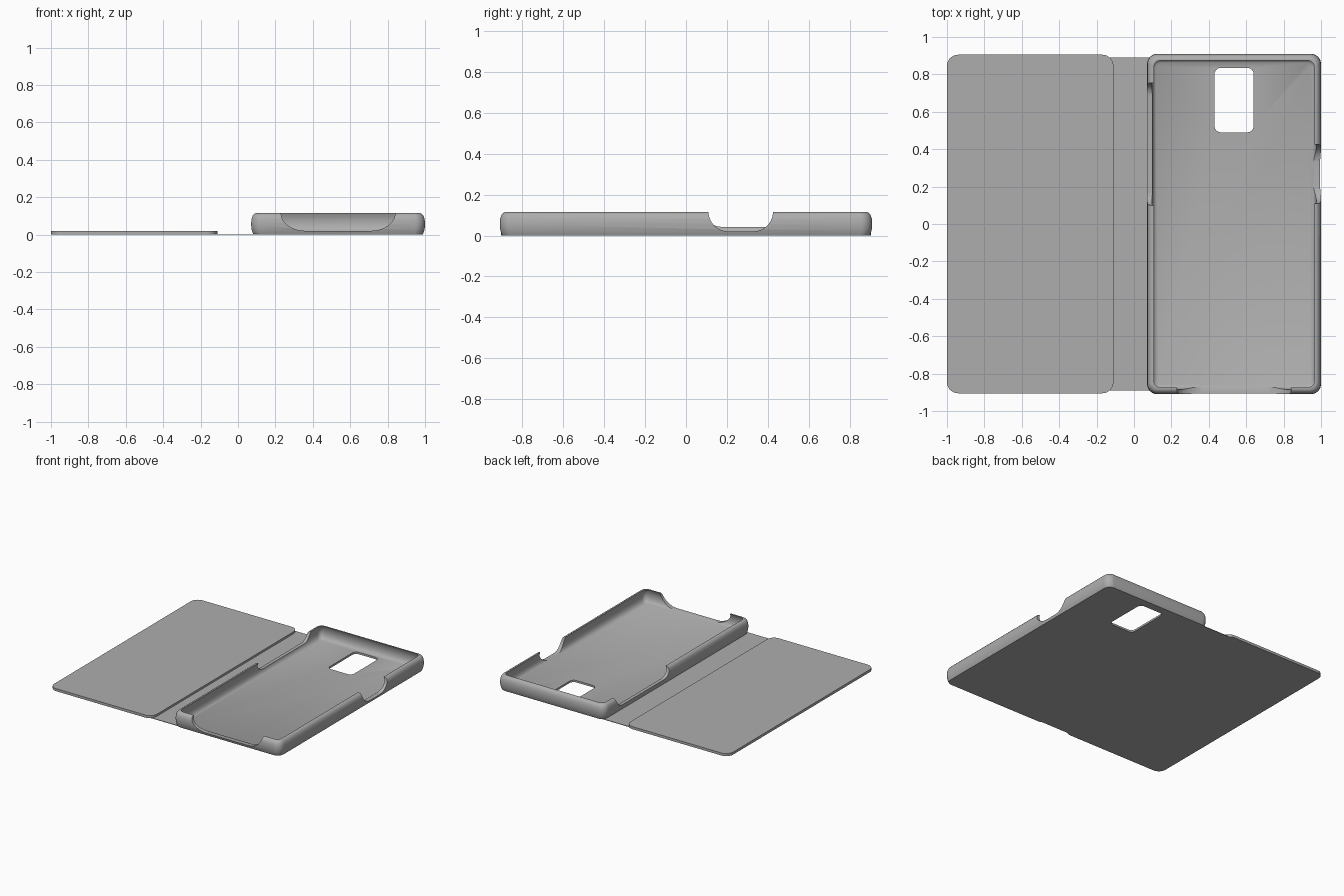
import bpy, bmesh, math

cube = bpy.data.objects.get("Cube")
if cube:
    bpy.data.objects.remove(cube, do_unlink=True)

grey = bpy.data.materials.new("soft grey")
grey.use_nodes = True
colour = (0.42, 0.42, 0.42, 1)
grey.diffuse_color = colour
grey.node_tree.nodes["Principled BSDF"].inputs["Base Color"].default_value = colour


def rounded_rect(x0, x1, y0, y1, r, steps=8):
    """Outline of a rectangle with round corners, counter-clockwise."""
    points = []
    corners = [(x1 - r, y1 - r), (x0 + r, y1 - r), (x0 + r, y0 + r), (x1 - r, y0 + r)]
    for i, (cx, cy) in enumerate(corners):
        for k in range(steps + 1):
            a = (i + k / steps) * math.pi / 2
            points.append((cx + r * math.cos(a), cy + r * math.sin(a)))
    return points


def loft(name, rings):
    """Closed solid through a list of rings of 3D points."""
    bm = bmesh.new()
    loops = [[bm.verts.new(p) for p in ring] for ring in rings]
    for low, high in zip(loops, loops[1:]):
        for i in range(len(low)):
            j = (i + 1) % len(low)
            bm.faces.new((low[i], low[j], high[j], high[i]))
    bm.faces.new(loops[0][::-1])
    bm.faces.new(loops[-1])
    bmesh.ops.recalc_face_normals(bm, faces=bm.faces)
    mesh = bpy.data.meshes.new(name)
    bm.to_mesh(mesh)
    bm.free()
    mesh.materials.append(grey)
    obj = bpy.data.objects.new(name, mesh)
    bpy.context.collection.objects.link(obj)
    return obj


def plate(name, outline, z0, z1):
    return loft(name, [[(x, y, z) for x, y in outline] for z in (z0, z1)])


def notch_cutter(name, a, b, bottom, rx, axis, start, end):
    """Bowl-shaped notch from a to b, swept across a wall along the given axis."""
    top, steps = 0.115, 10
    outline = [(a, 0.2)]
    for k in range(steps + 1):
        t = k / steps * math.pi / 2
        outline.append((a + rx * (1 - math.cos(t)), top - (top - bottom) * math.sin(t)))
    outline += [(a + b - u, z) for u, z in reversed(outline)]
    if axis == "x":
        rings = [[(s, u, z) for u, z in outline] for s in (start, end)]
    else:
        rings = [[(u, s, z) for u, z in outline] for s in (start, end)]
    return loft(name, rings)


def cut(target, cutter):
    mod = target.modifiers.new("cut", "BOOLEAN")
    mod.operation, mod.solver, mod.object = "DIFFERENCE", "EXACT", cutter
    cutter.hide_render = True
    bpy.context.view_layer.objects.active = target
    bpy.ops.object.modifier_apply(modifier=mod.name)
    bpy.data.objects.remove(cutter, do_unlink=True)


def smooth(obj):
    bpy.ops.object.select_all(action="DESELECT")
    obj.select_set(True)
    bpy.context.view_layer.objects.active = obj
    bpy.ops.object.shade_smooth_by_angle(angle=math.radians(35))


# Front cover and the thin hinge strip
cover = plate("front_cover", rounded_rect(-1, -0.11, -0.905, 0.905, 0.06), 0, 0.02)
hinge = plate("hinge_strip", rounded_rect(-0.14, 0.14, -0.89, 0.89, 0.01), 0, 0.004)

# Tray wall section: inset, height, corner radius (outside up, then inside down)
section = [
    (0.012, 0, 0.05), (0.008, 0.01, 0.05), (0.002, 0.03, 0.055), (0, 0.057, 0.055),
    (0.002, 0.082, 0.055), (0.008, 0.1, 0.05), (0.016, 0.11, 0.045), (0.026, 0.115, 0.04),
    (0.036, 0.115, 0.035), (0.03, 0.1, 0.035), (0.025, 0.08, 0.035), (0.025, 0.055, 0.035),
    (0.03, 0.035, 0.035), (0.038, 0.022, 0.035), (0.048, 0.015, 0.03),
]
tray = loft("phone_tray", [
    [(x, y, z) for x, y in rounded_rect(0.07 + d, 1 - d, -0.91 + d, 0.91 - d, r)]
    for d, z, r in section])

# Openings: camera window, front notch and side notches
cut(tray, plate("window_cutter", rounded_rect(0.43, 0.64, 0.49, 0.835, 0.035), -0.1, 0.1))
cut(tray, notch_cutter("front_cutter", 0.23, 0.84, 0.02, 0.13, "y", -1, -0.84))
cut(tray, notch_cutter("left_cutter", 0.11, 0.425, 0.02, 0.1, "x", 0.92, 1.1))
cut(tray, notch_cutter("right_cutter", 0.1, 0.755, 0.043, 0.07, "x", 0, 0.15))

for part in (cover, hinge, tray):
    smooth(part)
